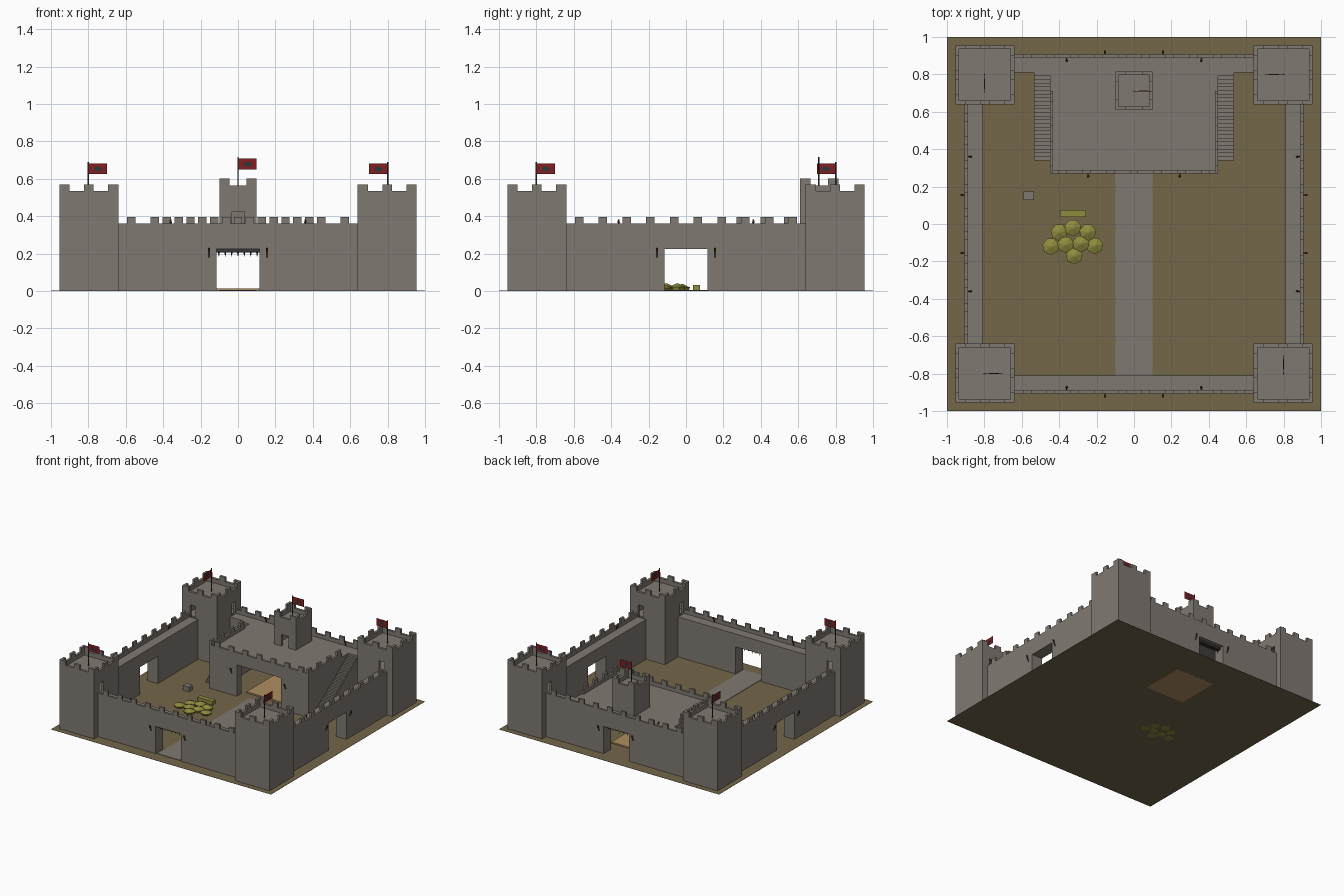
import bpy, bmesh, math
from mathutils import Matrix, Vector

if "Cube" in bpy.data.objects:
    bpy.data.objects.remove(bpy.data.objects["Cube"])


def mat(name, r, g, b):
    lin = [((c / 255 + 0.055) / 1.055) ** 2.4 for c in (r, g, b)]
    m = bpy.data.materials.new(name)
    m.diffuse_color = (*lin, 1)
    m.use_nodes = True
    m.node_tree.nodes["Principled BSDF"].inputs["Base Color"].default_value = m.diffuse_color
    return m


STONE = mat("grey stone", 128, 121, 113)
EARTH = mat("brown earth", 116, 102, 72)
WOOD = mat("tan floor", 176, 141, 98)
IRON = mat("dark iron", 52, 52, 54)
RED = mat("red cloth", 132, 30, 32)
POLE = mat("pole green grey", 62, 72, 58)
HAY = mat("olive green", 142, 140, 62)
TORCH = mat("torch brown", 78, 56, 36)


def box(bm, x0, x1, y0, y1, z0, z1):
    c = Vector(((x0 + x1) / 2, (y0 + y1) / 2, (z0 + z1) / 2))
    size = (x1 - x0, y1 - y0, z1 - z0, 1)
    bmesh.ops.create_cube(bm, size=1, matrix=Matrix.Translation(c) @ Matrix.Diagonal(size))


def prism(bm, pts, v0, v1, axis="x"):
    """Extrude an outline (u, z) from v0 to v1; u runs along the given axis."""
    pts = [p for i, p in enumerate(pts) if p != pts[i - 1]]
    def ring(v):
        return [bm.verts.new((u, v, z) if axis == "x" else (v, u, z)) for u, z in pts]
    a, b = ring(v0), ring(v1)
    bm.faces.new(a)
    bm.faces.new(b[::-1])
    for i in range(len(a)):
        bm.faces.new((a[i - 1], b[i - 1], b[i], a[i]))


def rod(bm, p0, p1, r0, r1, n=6):
    p0, p1 = Vector(p0), Vector(p1)
    rot = (p1 - p0).to_track_quat("Z", "Y").to_matrix().to_4x4()
    bmesh.ops.create_cone(bm, cap_ends=True, segments=n, radius1=r0, radius2=r1,
                          depth=(p1 - p0).length, matrix=Matrix.Translation((p0 + p1) / 2) @ rot)


def outline(a, b, z0, par, top, merlons, opening=None):
    """Wall outline with battlements on top and an optional doorway below."""
    pts = [(a, z0)]
    if opening:
        o0, o1, oz = opening
        pts += [(o0, z0), (o0, oz), (o1, oz), (o1, z0)]
    pts += [(b, z0), (b, par)]
    for m0, m1 in sorted(merlons, reverse=True):
        pts += [(m1, par), (m1, top), (m0, top), (m0, par)]
    return pts + [(a, par)]


def spans(centres, w=0.045):
    return [(c - w / 2, c + w / 2) for c in centres]


def make(name, material, build, turns=(0,)):
    """Build one mesh and place it once per quarter turn around the centre."""
    bm = bmesh.new()
    build(bm)
    bmesh.ops.recalc_face_normals(bm, faces=bm.faces)
    me = bpy.data.meshes.new(name)
    bm.to_mesh(me)
    bm.free()
    me.materials.append(material)
    for k in turns:
        o = bpy.data.objects.new(name, me)
        o.rotation_euler.z = k * math.pi / 2
        bpy.context.collection.objects.link(o)


ALL = range(4)
B = 0.002          # base height of things standing on the ground
WALK = 0.33        # height of the wall walk

# ground, path and keep floor
make("ground", EARTH, lambda bm: box(bm, -1, 1, -1, 1, 0.0005, 0.0015))
make("path", STONE, lambda bm: box(bm, -0.1, 0.1, -0.9, 0.29, B, 0.005))
make("keep_floor", WOOD, lambda bm: box(bm, -0.175, 0.175, 0.36, 0.72, 0, 0.012))


# curtain walls, each with a gate
def wall(bm):
    gate = (-0.115, 0.115, 0.225)
    m = spans([0.127 * (i - 4.5) for i in range(10)])
    prism(bm, outline(-0.64, 0.64, B, 0.36, 0.395, m, gate), -0.905, -0.888)
    prism(bm, outline(-0.64, 0.64, B, WALK, WALK, [], gate), -0.888, -0.81)
make("curtain_wall", STONE, wall, ALL)


# corner towers with doors onto the wall walk
def tower(bm):
    a, b, t = -0.955, -0.64, 0.02
    m = [(a, a + 0.055), (-0.823, -0.772), (b - 0.055, b)]
    door = (-0.883, -0.833, 0.43)
    for axis in "xy":
        prism(bm, outline(a, b, B, 0.535, 0.57, m), a, a + t, axis)
        prism(bm, outline(a, b, B, 0.535, 0.57, m, door), b - t, b, axis)
    for z in (0.30, 0.47):
        box(bm, a + t, b - t, a + t, b - t, z, z + 0.03)
make("corner_tower", STONE, tower, ALL)


# keep: front wall, side walls, roof
def keep(bm):
    gap = (-0.2, 0.2, 0.26)
    m = spans([0.127 * i for i in range(-3, 4)])
    prism(bm, outline(-0.45, 0.45, B, 0.36, 0.395, m, gap), 0.27, 0.288)
    prism(bm, outline(-0.432, 0.432, B, WALK, WALK, [], gap), 0.288, 0.33)
    side = spans([0.2925, 0.42, 0.547, 0.674])
    for s in (-1, 1):
        prism(bm, outline(0.27, 0.71, B, 0.36, 0.395, side), s * 0.432, s * 0.45, "y")
        box(bm, *sorted((s * 0.432, s * 0.45)), 0.71, 0.81, B, WALK)
        box(bm, *sorted((s * 0.385, s * 0.432)), 0.33, 0.81, B, WALK)
    box(bm, -0.385, 0.385, 0.33, 0.81, 0.30, WALK)
make("keep", STONE, keep)


# turret on the keep roof
def turret(bm):
    t, y0, y1 = 0.018, 0.61, 0.815
    mx = [(-0.1, -0.045), (0.045, 0.1)]
    my = [(y0, y0 + 0.055), (y1 - 0.055, y1)]
    prism(bm, outline(-0.1, 0.1, WALK, 0.565, 0.6, mx, (-0.032, 0.032, 0.425)), y0, y0 + t)
    prism(bm, outline(-0.1, 0.1, WALK, 0.565, 0.6, mx), y1 - t, y1)
    for s in (-1, 1):
        prism(bm, outline(y0, y1, WALK, 0.565, 0.6, my), s * (0.1 - t), s * 0.1, "y")
    box(bm, -0.1 + t, 0.1 - t, y0 + t, y1 - t, 0.50, 0.53)
make("keep_turret", STONE, turret)


# stairs up both sides of the keep
def stairs(bm):
    n, y0, y1 = 24, 0.34, 0.81
    pts = [(y0, B)]
    for i in range(n):
        z = WALK * (i + 1) / n
        pts += [(y0 + (y1 - y0) * i / n, z), (y0 + (y1 - y0) * (i + 1) / n, z)]
    pts.append((y1, B))
    for s in (-1, 1):
        prism(bm, pts, s * 0.45, s * 0.535, "y")
make("stairs", STONE, stairs)


# raised portcullis in the front and back gates
def portcullis(bm):
    box(bm, -0.1145, 0.1145, -0.875, -0.845, 0.206, 0.2245)
    for i in range(-3, 4):
        rod(bm, (i * 0.034, -0.86, 0.206), (i * 0.034, -0.86, 0.183), 0.005, 0.0005, 4)
make("portcullis", IRON, portcullis, (0, 2))


# torches: beside the gates, on the wall walk and on the keep front
def torch(bm, x, y, z, d):
    rod(bm, (x, y, z - 0.022), (x, y + d * 0.014, z + 0.012), 0.003, 0.004)
    rod(bm, (x, y + d * 0.014, z + 0.01), (x, y + d * 0.018, z + 0.025), 0.007, 0.005)


def wall_torches(bm):
    for s in (-1, 1):
        torch(bm, s * 0.155, -0.906, 0.203, -1)
        torch(bm, s * 0.36, -0.887, 0.355, 1)
make("wall_torch", TORCH, wall_torches, ALL)
make("keep_torch", TORCH, lambda bm: [torch(bm, s * 0.245, 0.269, 0.203, -1) for s in (-1, 1)])


# flags on the towers and turret
def flag(name, x, y, z0, z1, turns):
    def emblem(bm):
        u, w = x + 0.052, z1 - 0.038
        prism(bm, [(u - 0.026, w), (u - 0.012, w - 0.013), (u + 0.012, w - 0.013),
                   (u + 0.026, w), (u + 0.012, w + 0.013), (u - 0.012, w + 0.013)],
              y - 0.0025, y + 0.0025)
    make(name + "_pole", POLE, lambda bm: rod(bm, (x, y, z0), (x, y, z1), 0.004, 0.004), turns)
    make(name, RED, lambda bm: box(bm, x, x + 0.1, y - 0.0015, y + 0.0015, z1 - 0.066, z1 - 0.008), turns)
    make(name + "_emblem", IRON, emblem, turns)
flag("tower_flag", -0.8, -0.8, 0.50, 0.69, ALL)
flag("turret_flag", 0, 0.71, 0.53, 0.715, (0,))


# courtyard heap of low seven-sided mounds
def mounds(bm):
    for i, (x, y) in enumerate([(-0.4, -0.045), (-0.327, -0.02), (-0.247, -0.045), (-0.445, -0.12),
                                (-0.365, -0.11), (-0.284, -0.105), (-0.21, -0.115), (-0.32, -0.17)]):
        top = 0.028 + 0.004 * (i % 3)
        rod(bm, (x, y, 0), (x, y, top * 0.6), 0.036, 0.046, 7)
        rod(bm, (x, y, top * 0.6), (x, y, top + 0.004), 0.046, 0.006, 7)
make("green_mounds", HAY, mounds)
make("hay_bale", HAY, lambda bm: box(bm, -0.395, -0.257, 0.038, 0.076, B, 0.032))
make("stone_block", STONE, lambda bm: box(bm, -0.59, -0.535, 0.127, 0.174, B, 0.042))
